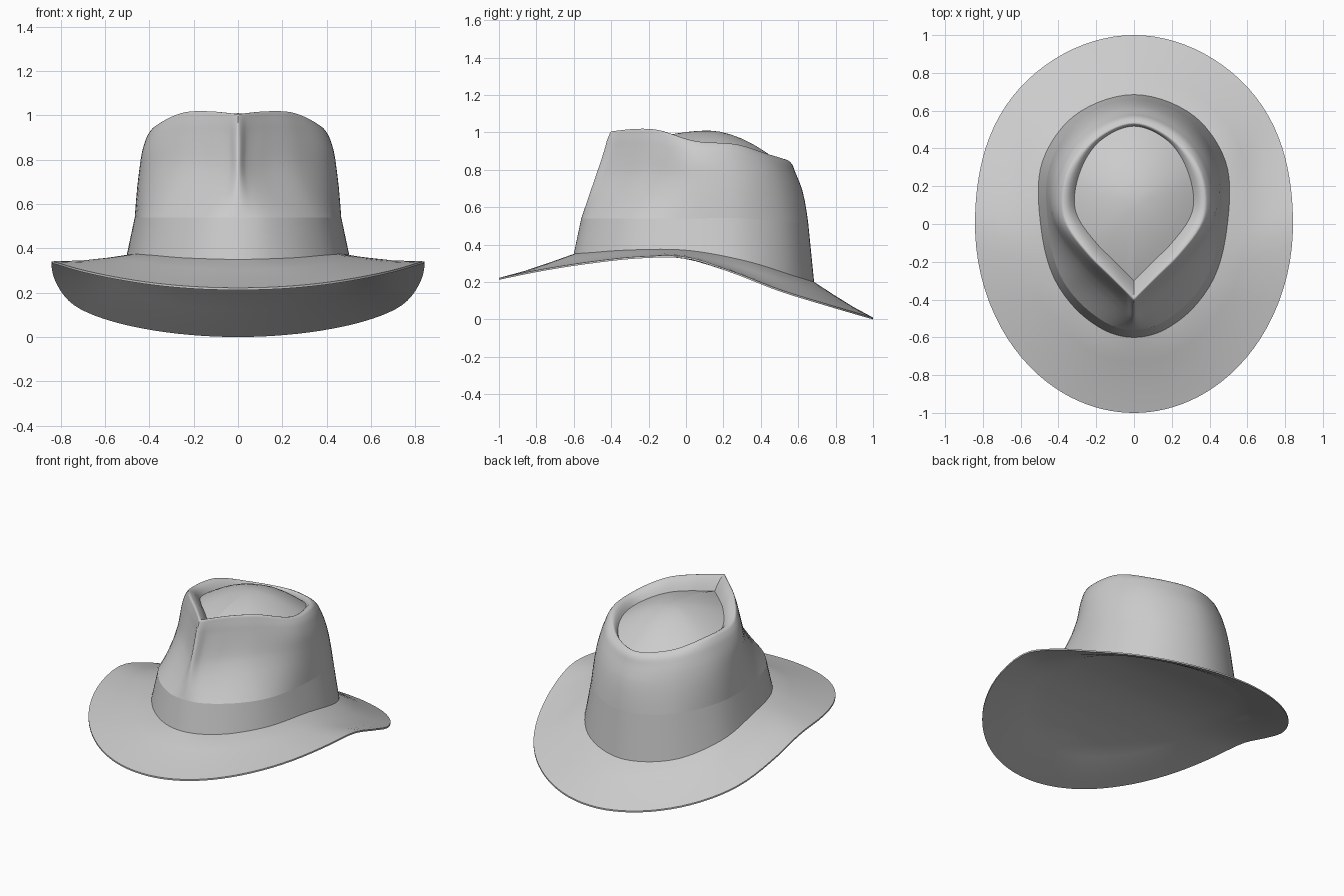
import bpy, bmesh, math
from mathutils import Vector

if "Cube" in bpy.data.objects:
    bpy.data.objects.remove(bpy.data.objects["Cube"])

SEG = 7    # samples between neighbouring keys of a ring


def cr(a, b, c, d, t):
    """Spline from b to c, with tangents weighted by key spacing."""
    d0, d1, d2 = [max((q - p).length, 1e-5) for p, q in ((a, b), (b, c), (c, d))]
    m1 = ((b - a) / d0 * d1 + (c - b) / d1 * d0) / (d0 + d1) * d1
    m2 = ((c - b) / d1 * d2 + (d - c) / d2 * d1) / (d1 + d2) * d1
    t2, t3 = t * t, t ** 3
    return (b * (2 * t3 - 3 * t2 + 1) + m1 * (t3 - 2 * t2 + t)
            + c * (3 * t2 - 2 * t3) + m2 * (t3 - t2))


def flip(v):
    return Vector((-v.x, v.y, v.z))


def mirrored(half):
    return half + [flip(v) for v in half[-2:0:-1]]


def ring(keys, corner=False):
    """Closed ring from half-outline keys (front to back), mirrored in x."""
    k = [Vector(p) for p in keys]
    first = 2 * k[0] - k[1] if corner else flip(k[1])
    k = [first] + k + [flip(k[-2])]
    half = [cr(*k[i:i + 4], s / SEG) for i in range(len(k) - 3) for s in range(SEG)]
    return mirrored(half + [k[-2]])


def smooth_rings(rings, steps):
    """Insert smooth in-between rings."""
    out = []
    n = len(rings)
    for i in range(n - 1):
        q = [rings[max(i - 1, 0)], rings[i], rings[i + 1], rings[min(i + 2, n - 1)]]
        for s in range(steps):
            out.append([cr(*p, s / steps) for p in zip(*q)])
    return out + [rings[-1]]


def loft(name, rings, apex=None, cap=False, angle=35):
    bm = bmesh.new()
    vs = [[bm.verts.new(p) for p in r] for r in rings]
    n = len(vs[0])
    for a, b in zip(vs, vs[1:]):
        for i in range(n):
            j = (i + 1) % n
            bm.faces.new((a[i], a[j], b[j], b[i]))
    if apex:
        top = bm.verts.new(apex)
        for i in range(n):
            bm.faces.new((vs[-1][i], vs[-1][(i + 1) % n], top))
    if cap:    # ladder of strips from side to side
        for r in (vs[0], vs[-1]):
            for i in range(n // 2):
                f = [r[i], r[i + 1], r[-i - 1], r[-i % n]]
                bm.faces.new(list(dict.fromkeys(f)))
    bmesh.ops.recalc_face_normals(bm, faces=bm.faces)
    me = bpy.data.meshes.new(name)
    bm.to_mesh(me)
    bm.free()
    ob = bpy.data.objects.new(name, me)
    bpy.context.collection.objects.link(ob)
    bpy.context.view_layer.objects.active = ob
    ob.select_set(True)
    bpy.ops.object.shade_smooth_by_angle(angle=math.radians(angle))
    ob.select_set(False)
    return ob


def mix(a, b, t, dz=0):
    return [p.lerp(q, t) + Vector((0, 0, dz)) for p, q in zip(a, b)]


# Crown foot
foot = ring([(0, -.6, .35), (.1, -.585, .352), (.24, -.51, .357), (.4, -.33, .37),
             (.497, .02, .368), (.485, .33, .31), (.32, .57, .235), (0, .685, .2)])

# Brim: elliptical outer edge with a dipped back, height given along y
brim_z = [.222, .272, .31, .336, .335, .257, .16, .083, .01]
zk = [Vector((0, -1.25 + .25 * i, z)) for i, z in enumerate([.17] + brim_z + [-.06])]
edge = []
for i in range(7 * SEG + 1):
    a = math.pi * i / (7 * SEG)
    a -= .12 * math.sin(2 * a) * (a < math.pi / 2)
    y = -math.cos(a)
    u = (y + 1) / .25
    k = min(int(u), 7)
    fuller = 1 + (.035 * math.sin(2 * a) ** 2 if y > 0 else 0)
    edge.append(Vector((.842 * math.sin(a) * fuller, y, cr(*zk[k:k + 4], u - k).z)))
edge = mirrored(edge)
top = [foot, mix(foot, edge, .33, -.005), mix(foot, edge, .66, -.007), edge]
under = [mix(r, r, 0, -.01) for r in reversed(top)]
loft("brim", top + under, cap=True)

# Band
band = ring([(0, -.56, .54), (.09, -.548, .54), (.22, -.475, .54), (.37, -.31, .54),
             (.458, .02, .54), (.445, .31, .54), (.29, .55, .52), (0, .655, .5)])
loft("hat_band", [foot, mix(foot, band, .5), band])

# Crown: pinched front walls
mid = ring([(0, -.495, .73), (.04, -.455, .73), (.12, -.375, .74), (.285, -.215, .755),
            (.436, .04, .74), (.425, .3, .73), (.275, .515, .71), (0, .622, .69)])
upper = ring([(0, -.438, .9), (.04, -.39, .905), (.12, -.315, .91), (.275, -.17, .9),
              (.415, .04, .875), (.4, .27, .855), (.26, .48, .815), (0, .585, .785)])
# Rolled rim
crest = ring([(0, -.4, 1.005), (.04, -.36, 1.01), (.12, -.28, 1.018), (.235, -.165, 1.015),
              (.372, .05, .952), (.352, .27, .935), (.225, .445, .88), (0, .545, .85)], True)
inner = ring([(0, -.3, .93), (.035, -.265, .935), (.1, -.2, .945), (.2, -.1, .945),
              (.312, .08, .905), (.288, .27, .89), (.18, .44, .85), (0, .518, .825)], True)
wall = smooth_rings([band, mid, upper, mix(crest, upper, .4, .013), crest,
                     mix(crest, inner, .4, .014), inner], 4)
loft("crown", wall, angle=60)

# Domed top inside the rim
peak = Vector((0, .12, 1.01))
dome = []
for t in (1, .88, .75, .6, .45, .3, .15):
    dome.append([Vector((peak.x + (p.x - peak.x) * t, peak.y + (p.y - peak.y) * t,
                         peak.z + (p.z - peak.z) * t ** 1.8)) for p in inner])
loft("crown_top", dome, apex=peak, angle=60)
